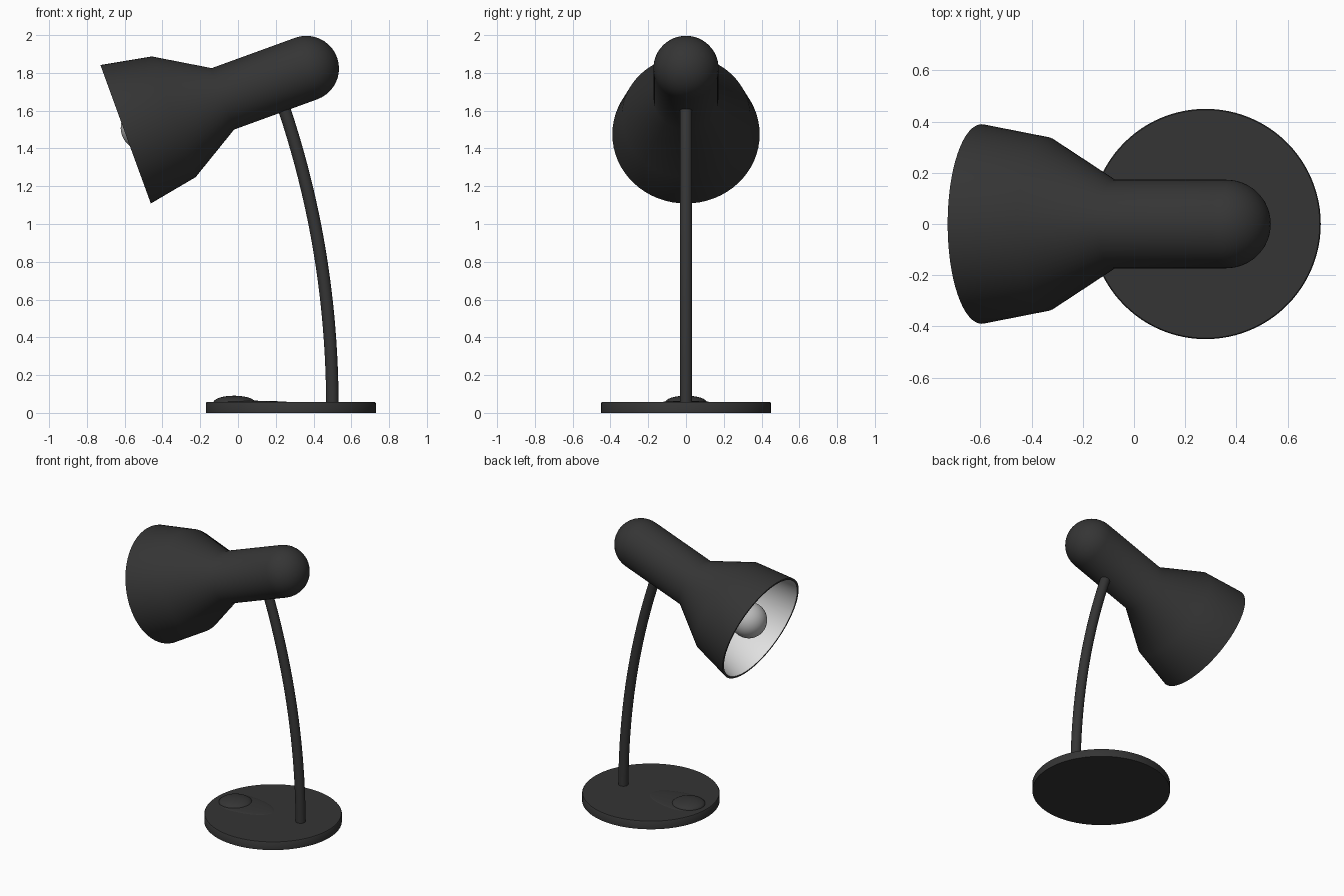
import bpy, bmesh, math
from mathutils import Vector, Matrix

if "Cube" in bpy.data.objects:
    bpy.data.objects.remove(bpy.data.objects["Cube"])


def material(name, r, g, b):
    m = bpy.data.materials.new(name)
    m.diffuse_color = (r, g, b, 1)
    m.use_nodes = True
    m.node_tree.nodes["Principled BSDF"].inputs["Base Color"].default_value = m.diffuse_color
    return m


BLACK = material("matt black", 0.035, 0.035, 0.035)
WHITE = material("inner white", 0.8, 0.8, 0.8)
GREY = material("bulb grey", 0.5, 0.5, 0.5)


def finish(name, bm, mats, angle=40):
    bmesh.ops.remove_doubles(bm, verts=bm.verts, dist=1e-5)
    bmesh.ops.recalc_face_normals(bm, faces=bm.faces)
    me = bpy.data.meshes.new(name)
    bm.to_mesh(me)
    bm.free()
    for m in mats:
        me.materials.append(m)
    ob = bpy.data.objects.new(name, me)
    bpy.context.collection.objects.link(ob)
    bpy.ops.object.select_all(action='DESELECT')
    ob.select_set(True)
    bpy.context.view_layer.objects.active = ob
    bpy.ops.object.shade_smooth_by_angle(angle=math.radians(angle))
    return ob


def lathe(name, profile, mats, n=64, white_from=None):
    """Revolve (radius, height) points round local z."""
    bm = bmesh.new()
    rings = [[bm.verts.new((r * math.cos(2 * math.pi * i / n),
                            r * math.sin(2 * math.pi * i / n), h))
              for i in range(n)] for r, h in profile]
    for k in range(len(rings) - 1):
        a, b = rings[k], rings[k + 1]
        for i in range(n):
            j = (i + 1) % n
            f = bm.faces.new((a[i], a[j], b[j], b[i]))
            if white_from is not None and k >= white_from:
                f.material_index = 1
    return finish(name, bm, mats)


def arc(r, h, steps, a0, a1):
    return [(max(0, r * math.cos(a0 + (a1 - a0) * i / steps)),
             h + r * math.sin(a0 + (a1 - a0) * i / steps)) for i in range(steps + 1)]


# lamp head: domed housing, flared shade, white inside
RIM = Vector((-0.595, 0, 1.475))
TILT = math.radians(70)
outer = arc(0.173, 1.018, 10, math.pi / 2, 0) + [(0.173, 0.548), (0.34, 0.271), (0.39, 0)]
inner = [(0.375, 0), (0.325, 0.275), (0.158, 0.552), (0.158, 0.62), (0, 0.62)]
head = lathe("lamp_head", outer + inner, [BLACK, WHITE], white_from=len(outer))

# bulb with a neck running back into the housing
bulb = lathe("bulb", arc(0.12, 0.10, 16, -math.pi / 2, math.radians(55))
             + [(0.055, 0.27), (0.055, 0.63), (0, 0.63)], [GREY], n=40)
for ob in (head, bulb):
    ob.matrix_world = Matrix.Translation(RIM) @ Matrix.Rotation(TILT, 4, 'Y')

# round base
base = lathe("base", [(0, 0), (0.45, 0), (0.45, 0.052), (0.446, 0.057), (0, 0.057)],
             [BLACK], n=96)
base.location = (0.28, 0, 0)

# switch bump: steep toward the edge, long shallow tail toward the arm
bm = bmesh.new()
bmesh.ops.create_uvsphere(bm, u_segments=40, v_segments=20, radius=1)
for v in bm.verts:
    v.co = (v.co.x * 0.11 - 0.02, v.co.y * 0.11, 0.055 + v.co.z * 0.036)
finish("switch", bm, [BLACK])
bm = bmesh.new()
bmesh.ops.create_uvsphere(bm, u_segments=40, v_segments=16, radius=1)
for v in bm.verts:
    v.co = (v.co.x * (0.28 if v.co.x > 0 else 0.12), v.co.y * 0.13, 0.055 + v.co.z * 0.01)
finish("switch_surround", bm, [BLACK])

# curved arm, swept along a parabola
bm = bmesh.new()
N, STEPS, R = 20, 24, 0.033
rings = []
for s in range(STEPS + 1):
    z = 0.03 + 1.64 * s / STEPS
    c = Vector((0.5 - 0.094 * z ** 2.1, 0, z))
    t = Vector((-0.094 * 2.1 * z ** 1.1, 0, 1)).normalized()
    side = Vector((0, 1, 0))
    out = side.cross(t)
    rings.append([bm.verts.new(c + R * (math.cos(2 * math.pi * i / N) * out
                                        + math.sin(2 * math.pi * i / N) * side))
                  for i in range(N)])
for a, b in zip(rings, rings[1:]):
    for i in range(N):
        j = (i + 1) % N
        bm.faces.new((a[i], a[j], b[j], b[i]))
bm.faces.new(rings[0])
bm.faces.new(rings[-1])
finish("arm", bm, [BLACK])
